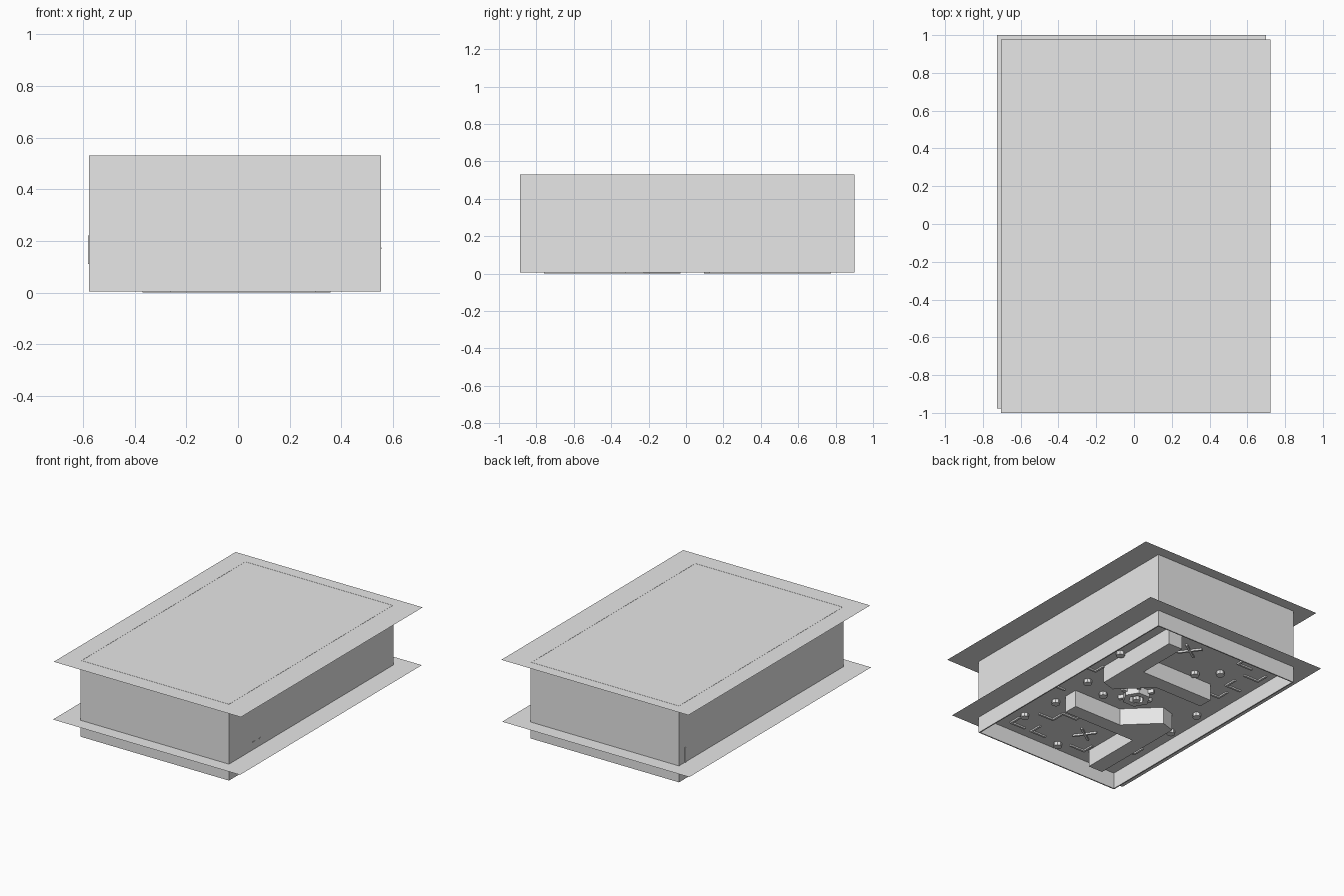
import bpy, bmesh, math

if "Cube" in bpy.data.objects:
    bpy.data.objects.remove(bpy.data.objects["Cube"])

grey = bpy.data.materials.new("light_grey")
grey.diffuse_color = (0.8, 0.8, 0.8, 1)
grey.use_nodes = True
grey.node_tree.nodes["Principled BSDF"].inputs["Base Color"].default_value = grey.diffuse_color

X0, X1, Y0, Y1 = -0.578, 0.553, -0.888, 0.902   # outside of the box walls
FLOOR, TOP = 0.118, 0.531


def finish(name, bm):
    bmesh.ops.recalc_face_normals(bm, faces=bm.faces)
    me = bpy.data.meshes.new(name)
    bm.to_mesh(me)
    bm.free()
    me.materials.append(grey)
    ob = bpy.data.objects.new(name, me)
    bpy.context.collection.objects.link(ob)
    return ob


def add_prism(bm, pts, z0, z1):
    lo = [bm.verts.new((x, y, z0)) for x, y in pts]
    hi = [bm.verts.new((x, y, z1)) for x, y in pts]
    n = len(pts)
    bm.faces.new(lo[::-1])
    bm.faces.new(hi)
    for i in range(n):
        j = (i + 1) % n
        bm.faces.new((lo[i], lo[j], hi[j], hi[i]))


def rect(x0, x1, y0, y1):
    return [(x0, y0), (x1, y0), (x1, y1), (x0, y1)]


def ngon(x, y, r, n):
    return [(x + r * math.cos(2 * math.pi * i / n), y + r * math.sin(2 * math.pi * i / n)) for i in range(n)]


def bar(x, y, length, angle, w=0.007):
    c, s = math.cos(angle), math.sin(angle)
    h = length / 2
    return [(x + c * a - s * b, y + s * a + c * b) for a, b in ((-h, -w), (h, -w), (h, w), (-h, w))]


def sheet(name, x0, x1, y0, y1, z):
    bm = bmesh.new()
    bm.faces.new([bm.verts.new((x, y, z)) for x, y in rect(x0, x1, y0, y1)])
    bmesh.ops.recalc_face_normals(bm, faces=bm.faces)
    finish(name, bm)


# Two wide flat sheets, slightly offset from each other
sheet("upper_sheet", -0.703, 0.722, -1.0, 0.978, TOP - 0.001)
sheet("lower_sheet", -0.725, 0.70, -0.978, 1.0, FLOOR)

# Thin outer walls, open at the bottom
bm = bmesh.new()
T = 0.008
outer = rect(X0, X1, Y0, Y1)
inner = rect(X0 + T, X1 - T, Y0 + T, Y1 - T)
rings = [[bm.verts.new((x, y, z)) for x, y in p]
         for p, z in ((outer, 0.005), (outer, TOP), (inner, TOP), (inner, 0.005))]
for k in range(4):
    a, b = rings[k], rings[(k + 1) % 4]
    for i in range(4):
        j = (i + 1) % 4
        bm.faces.new((a[i], a[j], b[j], b[i]))
finish("box_walls", bm)

# Two channels sunk below the floor, the second turned half a circle
channel = [(-0.37, -0.76), (-0.26, -0.76), (-0.26, -0.325), (0.30, -0.325),
           (0.30, -0.225), (-0.07, -0.225), (-0.27, -0.03), (-0.37, -0.06)]
for name, pts in (("front_channel", channel),
                  ("back_channel", [(-0.012 - x, 0.065 - y if abs(y) < 0.4 else 0.015 - y) for x, y in channel])):
    bm = bmesh.new()
    add_prism(bm, pts, 0.0, FLOOR)
    finish(name, bm)

# Six-sided central basin with a round middle
bm = bmesh.new()
ro, ri = ngon(-0.02, 0.0, 0.09, 6), ngon(-0.02, 0.0, 0.05, 6)
for i in range(6):
    j = (i + 1) % 6
    add_prism(bm, [ro[i], ro[j], ri[j], ri[i]], FLOOR - 0.05, FLOOR)
add_prism(bm, ngon(-0.02, 0.0, 0.025, 8), FLOOR - 0.06, FLOOR)
for i in range(6):
    a = math.pi / 3 * i
    add_prism(bm, bar(-0.02 + 0.1 * math.cos(a), 0.1 * math.sin(a), 0.04, a, 0.012), FLOOR - 0.025, FLOOR)
finish("central_basin", bm)

# Small round drains
bm = bmesh.new()
for x, y in ((0.39, 0.33), (0.32, -0.08), (0.14, -0.14), (0.31, -0.41), (0.35, -0.67),
             (-0.05, -0.82), (-0.50, -0.23), (-0.49, 0.04), (-0.26, 0.55), (-0.14, 0.44)):
    add_prism(bm, ngon(x, y, 0.028, 8), FLOOR - 0.025, FLOOR)
finish("drains", bm)

# Crossed and angled grooves under the floor
bm = bmesh.new()
for x, y in ((0.07, 0.64), (-0.10, -0.61)):
    for a in (0.6, 2.2):
        add_prism(bm, bar(x, y, 0.16, a), FLOOR - 0.012, FLOOR)
for i, (x, y) in enumerate(((-0.09, 0.80), (-0.33, 0.71), (-0.46, 0.62), (0.10, 0.80), (-0.40, 0.30),
                            (0.42, -0.26), (0.23, -0.60), (0.30, -0.80), (0.12, -0.50), (0.13, -0.80),
                            (-0.45, -0.60), (-0.45, 0.45), (0.42, 0.05), (0.12, 0.05), (-0.18, -0.78))):
    sx = 1 if i % 2 else -1
    add_prism(bm, bar(x, y, 0.12, 0), FLOOR - 0.01, FLOOR)
    add_prism(bm, bar(x + sx * 0.055, y + 0.04, 0.09, math.pi / 2), FLOOR - 0.0105, FLOOR)
finish("floor_grooves", bm)

# Tiny plates showing through the side walls
bm = bmesh.new()
add_prism(bm, rect(X0 - 0.004, X0, 0.825, 0.84), 0.11, 0.22)
for y in (-0.62, -0.55):
    add_prism(bm, rect(X1, X1 + 0.003, y - 0.01, y + 0.01), 0.168, 0.174)
finish("side_plates", bm)
